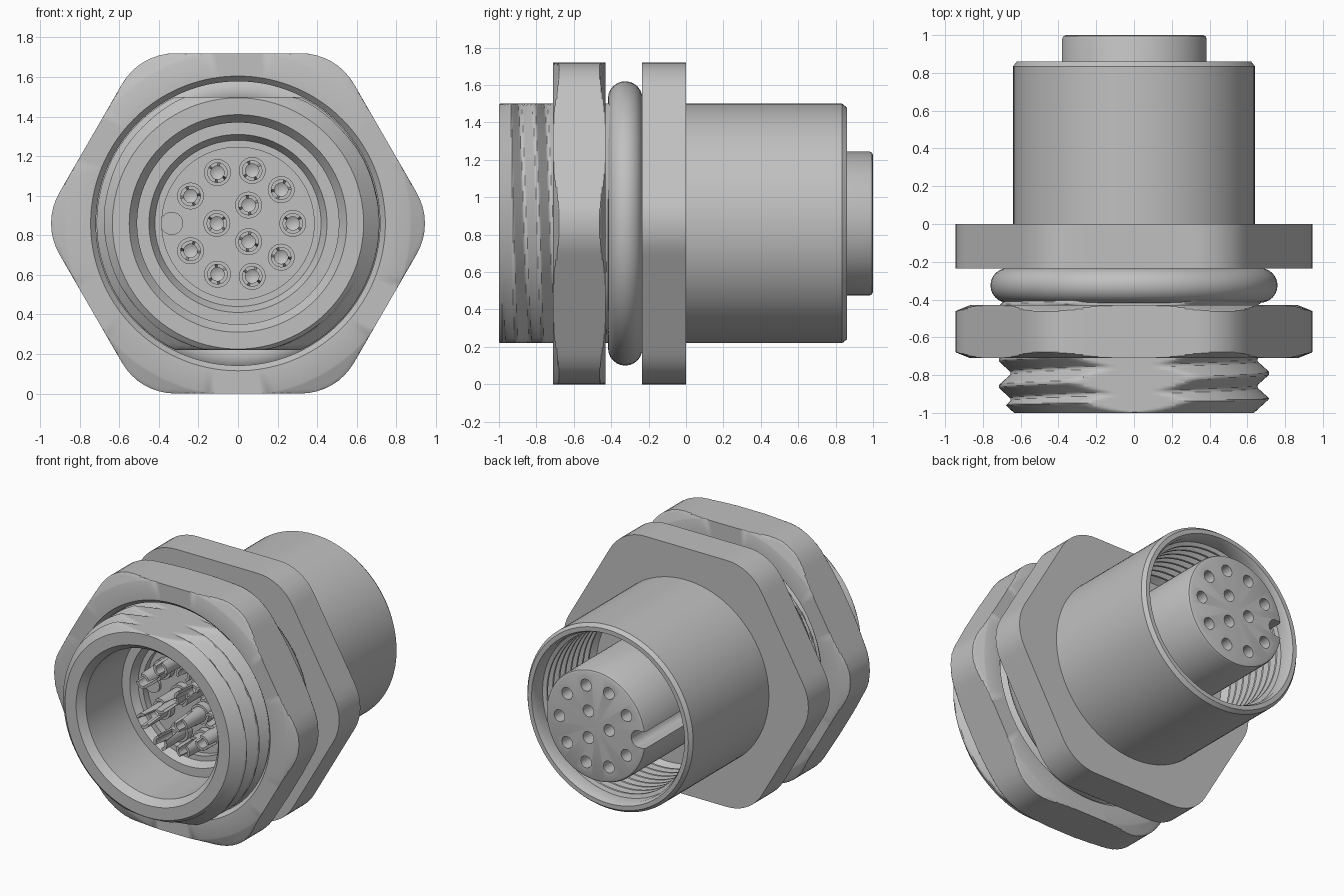
import bpy
import bmesh
from math import sin, cos, pi, radians, sqrt, hypot, atan2

if "Cube" in bpy.data.objects:
    bpy.data.objects.remove(bpy.data.objects["Cube"])

AXIS_Z = 0.86      # height of the connector axis, also half the hexagon width
FLAT = 0.64        # half distance between the two flats on the threaded nose
PITCH = 0.14

metal = bpy.data.materials.new("plain_grey")
metal.use_nodes = True
grey = (0.53, 0.53, 0.53, 1)
metal.diffuse_color = grey
metal.node_tree.nodes["Principled BSDF"].inputs["Base Color"].default_value = grey


def value(v, angle):
    return v(angle) if callable(v) else v


def skin(name, rows, seg=96, centre=(0, 0), closed=False, flats=False, smooth=30):
    """Loft rings (y, radius) around a y-parallel axis; either may vary with angle."""
    bm = bmesh.new()
    rings = []
    for y, r in rows:
        ring = []
        for i in range(seg):
            a = 2 * pi * i / seg
            rad = value(r, a)
            z = rad * sin(a)
            if flats:
                z = max(-FLAT, min(FLAT, z))
            ring.append(bm.verts.new((centre[0] + rad * cos(a), value(y, a),
                                      AXIS_Z + centre[1] + z)))
        rings.append(ring)
    pairs = list(zip(rings, rings[1:]))
    if closed:
        pairs.append((rings[-1], rings[0]))
    for a, b in pairs:
        for i in range(seg):
            j = (i + 1) % seg
            bm.faces.new((a[i], a[j], b[j], b[i]))
    bmesh.ops.remove_doubles(bm, verts=bm.verts, dist=1e-5)
    bmesh.ops.recalc_face_normals(bm, faces=bm.faces)
    mesh = bpy.data.meshes.new(name)
    bm.to_mesh(mesh)
    bm.free()
    obj = bpy.data.objects.new(name, mesh)
    bpy.context.collection.objects.link(obj)
    mesh.materials.append(metal)
    if smooth:
        shade(obj, smooth)
    return obj


def select(obj):
    bpy.ops.object.select_all(action='DESELECT')
    obj.select_set(True)
    bpy.context.view_layer.objects.active = obj


def shade(obj, angle=30):
    select(obj)
    bpy.ops.object.shade_smooth_by_angle(angle=radians(angle))


def cut(obj, cutter):
    select(obj)
    mod = obj.modifiers.new("cut", 'BOOLEAN')
    mod.operation = 'DIFFERENCE'
    mod.solver = 'EXACT'
    mod.object = cutter
    bpy.ops.object.modifier_apply(modifier=mod.name)
    bpy.data.objects.remove(cutter)


def rod(name, r, y0, y1, centre=(0, 0), seg=24, smooth=30):
    return skin(name, [(y0, 0), (y0, r), (y1, r), (y1, 0)], seg, centre, smooth=smooth)


def hexagon(angle, fillet=0.31):
    """Polar radius of a hexagon with rounded corners, corners on the x axis."""
    off = abs((angle + pi / 6) % (pi / 3) - pi / 6)
    phi = pi / 6 - off
    tangent = AXIS_Z * sqrt(1 / 3) - fillet * sqrt(1 / 3)
    along = AXIS_Z * (sin(phi) / cos(phi))
    if along <= tangent:
        return AXIS_Z / cos(phi)
    c = (AXIS_Z - fillet) / cos(pi / 6)
    return c * cos(off) + sqrt(fillet ** 2 - (c * sin(off)) ** 2)


# Hexagonal flange
skin("hex_flange", [(-0.235, 0), (-0.235, hexagon), (0, hexagon), (0, 0)], 144)


# Hexagonal lock nut with conical corner chamfers on both faces
def chamfered(limit):
    return lambda a: min(hexagon(a), limit)


steps = [(d * 0.004, chamfered(0.868 + d * 0.01)) for d in range(9)]
nut = [(-0.71, 0.745), *[(-0.71 + d, r) for d, r in steps],
       *[(-0.43 - d, r) for d, r in reversed(steps)],
       (-0.43, 0.745), (-0.46, 0.718), (-0.68, 0.718)]
skin("lock_nut", nut, 144, closed=True)

# Sealing ring
skin("sealing_ring", [(-0.325 + 0.092 * sin(t * pi / 12), 0.668 + 0.092 * cos(t * pi / 12))
                      for t in range(24)], closed=True, smooth=60)


# Threaded nose with two flats and an open solder chamber
def thread(y):
    def radius(a):
        t = ((y + 0.79) / PITCH + a / (2 * pi)) % 1
        depth = max(0, min(1, 2.6 * min(t, 1 - t) - 0.15))
        return min(0.715 - 0.06 * depth, 0.635 + 1.1 * (y + 1))
    return radius


rows = 110
nose = [(-0.45, 0), (-0.45, 0.385), (-0.5, 0.385), (-0.5, 0.42), (-0.55, 0.45),
        (-0.55, 0.51), (-0.95, 0.51), (-1, 0.55)]
nose += [(-1 + 0.64 * k / rows, thread(-1 + 0.64 * k / rows)) for k in range(rows + 1)]
nose += [(-0.36, 0.6), (-0.2, 0.6), (-0.2, 0)]
skin("threaded_nose", nose, flats=True)

# Rear shell with an internally threaded socket
shell = [(-0.1, 0), (-0.1, FLAT), (0.835, FLAT), (0.86, 0.62), (0.86, 0.59),
         (0.83, 0.575), (0.76, 0.575)]
for k in range(8):
    y = 0.75 - k * 0.065
    shell += [(y, 0.55), (y - 0.015, 0.55), (y - 0.035, 0.585), (y - 0.05, 0.585)]
shell += [(0.2, 0.55), (0.2, 0)]
skin("rear_shell", shell)

# Contact layout: nine around the edge, three inside
layout = [(0.277, a) for a in (0, 38, 75, 112, 150, -38, -75, -112, -150)]
layout += [(0.107, a) for a in (180, 60, -60)]
spots = [(r * cos(radians(a)), r * sin(radians(a))) for r, a in layout]

# Rear contact insert with socket holes and a keyway
insert = skin("contact_insert", [(0.15, 0), (0.15, 0.385), (0.98, 0.385), (0.994, 0.379),
                                 (1, 0.365), (1, 0)], smooth=0)
for spot in spots:
    cut(insert, rod("hole_cutter", 0.041, 0.7, 1.1, spot, smooth=0))
cut(insert, rod("keyway_cutter", 0.058, 0.25, 1.1, (-0.335, 0), smooth=0))
bpy.ops.mesh.primitive_cube_add(size=1, location=(-0.395, 0.675, AXIS_Z))
slot = bpy.context.object
slot.scale = (0.12, 0.85, 0.115)
cut(insert, slot)
shade(insert)

# Key boss on the chamber floor
rod("key_boss", 0.058, -0.47, -0.43, (-0.335, 0))

# Solder cups with two opposite notches, each on a small collar
for n, spot in enumerate(spots):
    facing = atan2(spot[1], spot[0])

    def tip(a, facing=facing):
        return -0.58 if abs(cos(a - facing)) > 0.8 else -0.71

    skin(f"solder_cup_{n + 1}", [(-0.44, 0), (-0.44, 0.052), (tip, 0.052), (tip, 0.034),
                                 (-0.53, 0.034), (-0.51, 0)], 24, spot)
    skin(f"cup_collar_{n + 1}", [(-0.44, 0), (-0.44, 0.068), (-0.5, 0.068), (-0.5, 0.045),
                                 (-0.45, 0.045), (-0.45, 0)], 24, spot)
